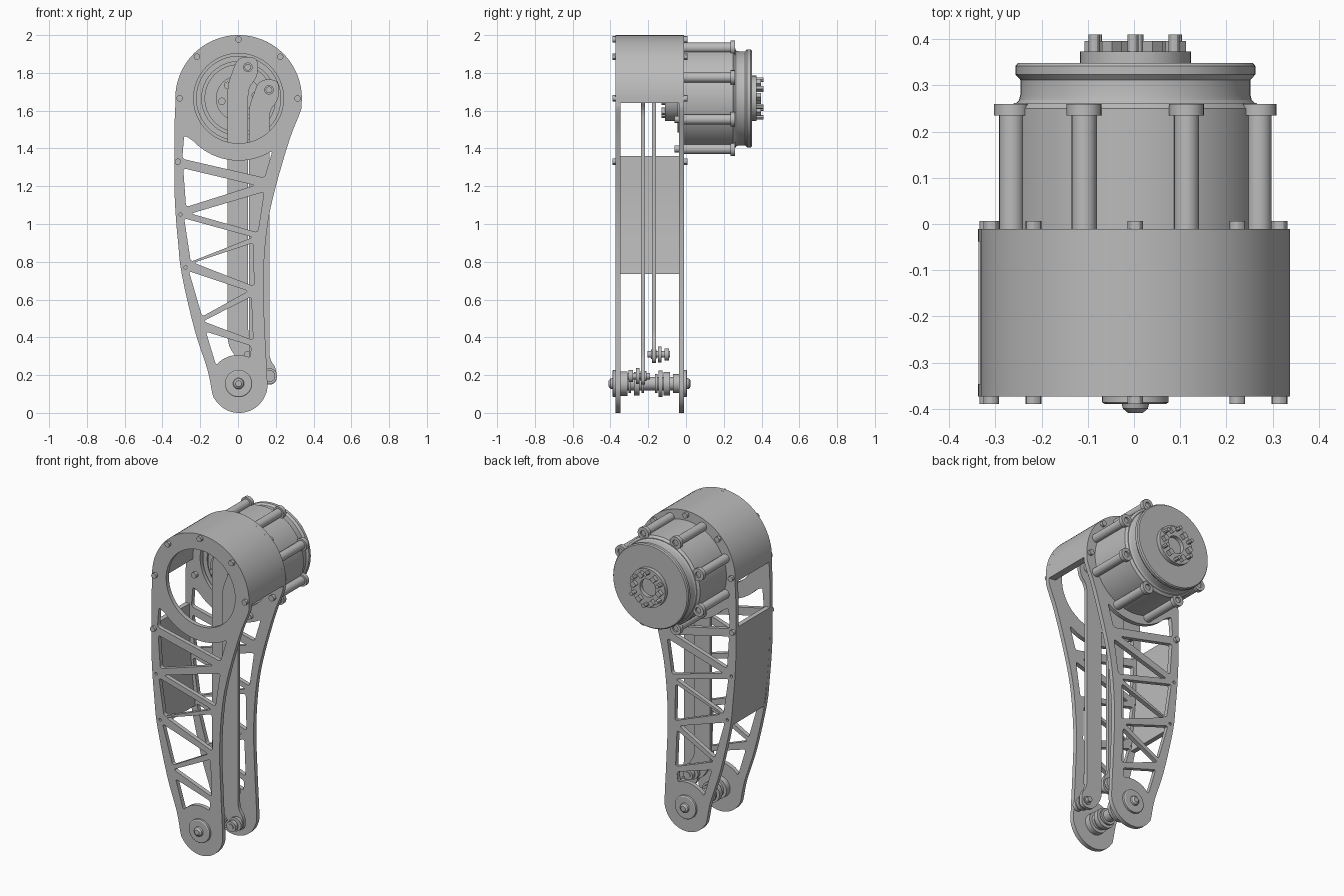
import bpy, bmesh
from math import sin, cos, pi, radians
from mathutils import Vector

cube = bpy.data.objects.get("Cube")
if cube:
    bpy.data.objects.remove(cube)

grey = bpy.data.materials.new("machined_grey")
grey.use_nodes = True
grey.diffuse_color = (0.5, 0.5, 0.5, 1)
grey.node_tree.nodes["Principled BSDF"].inputs["Base Color"].default_value = (0.5, 0.5, 0.5, 1)

AX, HIP, KNEE = 0.003, 1.665, 0.155      # joint axes


def finish(ob):
    ob.data.materials.clear()
    ob.data.materials.append(grey)
    bpy.ops.object.select_all(action='DESELECT')
    ob.select_set(True)
    bpy.context.view_layer.objects.active = ob
    bpy.ops.object.shade_smooth_by_angle(angle=radians(30))
    return ob


def arc(cx, cz, r, a0, a1, n=24):
    return [(cx + r * cos(radians(a0 + (a1 - a0) * i / n)),
             cz + r * sin(radians(a0 + (a1 - a0) * i / n))) for i in range(n + 1)]


def circle(cx, cz, r, n=24):
    return arc(cx, cz, r, 0, 360, n)[:-1]


def smooth_loop(pts, steps=4):
    """Closed Catmull-Rom curve through the points."""
    p = [Vector(q) for q in pts]
    out = []
    for i in range(len(p)):
        a, b, c, d = (p[(i + k) % len(p)] for k in (-1, 0, 1, 2))
        for s in range(steps):
            t = s / steps
            out.append(0.5 * (2 * b + (c - a) * t + (2 * a - 5 * b + 4 * c - d) * t * t
                              + (3 * b - a - 3 * c + d) * t ** 3))
    return out


def rounded(pts, r, n=5):
    """Polygon with its corners rounded off."""
    p = [Vector(q) for q in pts]
    out = []
    for i, b in enumerate(p):
        u, v = p[i - 1] - b, p[(i + 1) % len(p)] - b
        a = b + u.normalized() * min(r, u.length * 0.45)
        c = b + v.normalized() * min(r, v.length * 0.45)
        for k in range(n + 1):
            t = k / n
            out.append(a * (1 - t) ** 2 + b * 2 * t * (1 - t) + c * t * t)
    return out


def slab(name, loops, y0, y1):
    """Flat outline with holes, drawn in x-z and extruded along y."""
    cu = bpy.data.curves.new(name, 'CURVE')
    cu.dimensions, cu.fill_mode, cu.extrude = '2D', 'BOTH', (y1 - y0) / 2
    for loop in loops:
        s = cu.splines.new('POLY')
        s.points.add(len(loop) - 1)
        for pt, q in zip(s.points, loop):
            pt.co = (q[0], q[1], 0, 1)
        s.use_cyclic_u = True
    tmp = bpy.data.objects.new(name + "_outline", cu)
    bpy.context.collection.objects.link(tmp)
    bpy.context.view_layer.update()
    me = bpy.data.meshes.new_from_object(tmp.evaluated_get(bpy.context.evaluated_depsgraph_get()))
    bpy.data.objects.remove(tmp)
    bm = bmesh.new()
    bm.from_mesh(me)
    bmesh.ops.remove_doubles(bm, verts=bm.verts, dist=0.00005)
    for v in bm.verts:
        v.co = (v.co.x, (y0 + y1) / 2 - v.co.z, v.co.y)
    bmesh.ops.recalc_face_normals(bm, faces=bm.faces)
    bm.to_mesh(me)
    bm.free()
    ob = bpy.data.objects.new(name, me)
    bpy.context.collection.objects.link(ob)
    return finish(ob)


def lathe(name, profile, x=AX, z=HIP, n=48):
    """Turn an (r, y) profile about an axis parallel to y."""
    bm = bmesh.new()
    rings = []
    for r, y in profile:
        if r == 0:
            rings.append([bm.verts.new((x, y, z))] * n)
        else:
            rings.append([bm.verts.new((x + r * cos(2 * pi * i / n), y, z + r * sin(2 * pi * i / n)))
                          for i in range(n)])
    for a, b in zip(rings, rings[1:]):
        for i in range(n):
            j = (i + 1) % n
            bm.faces.new(list(dict.fromkeys((a[i], a[j], b[j], b[i]))))
    bmesh.ops.recalc_face_normals(bm, faces=bm.faces)
    me = bpy.data.meshes.new(name)
    bm.to_mesh(me)
    bm.free()
    ob = bpy.data.objects.new(name, me)
    bpy.context.collection.objects.link(ob)
    return finish(ob)


def rod(name, x, z, r, y0, y1, n=24):
    return lathe(name, [(0, y0), (r, y0), (r, y1), (0, y1)], x, z, n)


# Side plates: curved outline, hip opening and triangular truss cut-outs
left_edge = [(-.337, 1.5), (-.337, 1.36), (-.337, 1.2), (-.33, 1.05), (-.317, .9),
             (-.298, .735), (-.23, .44), (-.162, .23)]
right_edge = [(.153, .22), (.142, .44), (.134, .7), (.153, .97), (.195, 1.18), (.274, 1.45)]
outline = smooth_loop(arc(AX, HIP, .335, -12, 184) + left_edge
                      + arc(.006, .15, .15, 200, 355, 12) + right_edge)
trusses = [
    [(-.29, 1.295), (.09, 1.205), (-.275, 1.09)],
    [(.138, 1.17), (-.25, 1.055), (.105, .955)],
    [(-.285, 1.03), (.08, .93), (-.25, .8)],
    [(.08, .9), (-.235, .795), (.085, .67)],
    [(-.26, .75), (.055, .645), (-.19, .51)],
    [(.07, .615), (-.185, .485), (.08, .385)],
    [(-.295, 1.345), (.14, 1.245)] + arc(AX, HIP, .33, 303, 222, 10) + [(-.285, 1.47)],
    [(-.17, .43), (.07, .355)] + arc(0, KNEE, .152, 65, 140, 8),
]
holes = [rounded(t, .018) for t in trusses]
holes += [circle(AX, HIP, .238, 64), circle(-.305, 1.05, .009, 12), circle(-.277, .77, .009, 12)]
for name, y in (("front_plate", -.373), ("rear_plate", -.038)):
    slab(name, [outline] + holes, y, y + .027)

# Hip housing arch and back panel between the plates
slab("housing_arch", [arc(AX, HIP, .335, -4, 184, 48) + arc(AX, HIP, .287, 184, -4, 48)], -.346, -.038)
edge = left_edge[1:6]
slab("back_panel", [edge + [(x + .03, z) for x, z in reversed(edge)]], -.346, -.038)

# Plate bolts on both faces
bolt_spots = [(AX + .312 * cos(radians(a)), HIP + .312 * sin(radians(a))) for a in (0, 45, 90, 135, 180)]
for x, z in bolt_spots + [(-.318, 1.33)]:
    for y in (-.39, -.012):
        rod("plate_bolt", x, z, .017, y, y + .019, 12)

# Motor body, posts with drilled lugs, and mounting bolts
lathe("motor_body", [(0, -.012), (.275, -.012), (.275, .25), (.262, .262), (0, .262)], n=64)
for k in range(8):
    a = radians(22.5 + 45 * k)
    x, z = AX + .29 * cos(a), HIP + .29 * sin(a)
    rod("motor_post", x, z, .027, -.011, .25)
    lathe("motor_lug", [(.018, .235), (.038, .235), (.038, .26), (.018, .26), (.018, .235)], x, z, 20)
    rod("motor_bolt", x, z, .018, -.06, -.037, 12)

# Rotor with waist, end cap, pads and pins
lathe("rotor", [(0, .26), (.26, .26), (.252, .268), (.249, .28), (.249, .312), (.26, .324),
                (.26, .342), (.254, .349), (0, .349)], n=64)
lathe("end_cap", [(.055, .345), (.12, .345), (.12, .373), (.055, .373), (.055, .345)])
for k in range(6):
    a, b = radians(60 * k + 5), radians(60 * k + 33)
    rod("cap_pad", AX + .088 * cos(a), HIP + .088 * sin(a), .022, .37, .396, 4)
    rod("cap_pin", AX + .1 * cos(b), HIP + .1 * sin(b), .012, .37, .41, 12)

# Output face inside the hip, stepped hub and its bolts
lathe("output_face", [(.225, -.012), (.225, -.03), (.195, -.03), (.195, -.02), (.18, -.02),
                      (.18, -.045), (.12, -.045), (.12, -.11), (0, -.11)], n=64)
for k in range(6):
    a = radians(60 * k + 10)
    rod("hub_bolt", AX + .09 * cos(a), HIP + .09 * sin(a), .02, -.13, -.105, 12)


# Push rods: straight bars with both ends stepped to the side
def push_rod(name, x, top, bottom, y):
    body = [(x - .055, bottom + .05), (x - .055, top - .09), (x, top + .055), (x + .105, top + .055),
            (x + .105, top - .05), (x + .054, top - .11), (x + .054, bottom + .09),
            (x + .092, bottom + .04), (x + .092, bottom - .045), (x + .01, bottom - .045)]
    slab(name, [rounded(body, .045)], y, y + .022)
    rod("crank_pin", x + .052, top, .025, y - .012, -.04)
    rod("crank_pin_head", x + .052, top, .018, y - .022, y - .005, 12)


push_rod("rear_push_rod", 0, 1.83, .31, -.18)
push_rod("front_push_rod", .112, 1.71, .195, -.238)

# Lower rod pins with collars
for name, x, z, y, d in (("rear", .05, .31, -.205, 1), ("front", .165, .195, -.19, -1)):
    for part, r, s, e in (("pin", .017, 0, .12), ("inner_collar", .026, .02, .05),
                          ("wide_collar", .042, .056, .076), ("outer_collar", .032, .09, .115)):
        lo, hi = sorted((y + d * s, y + d * e))
        rod(name + "_" + part, x, z, r, lo, hi)

# Knee shaft, bearings, washers and end bolts
rod("knee_shaft", AX, KNEE, .036, -.35, -.035)
for y0, y1, r in ((-.347, -.31, .065), (-.305, -.29, .05), (-.275, -.245, .062), (-.235, -.222, .05),
                  (-.165, -.15, .05), (-.145, -.125, .07), (-.12, -.085, .062), (-.07, -.038, .05)):
    rod("knee_bearing", AX, KNEE, r, y0, y1, 32)
for side, y, d in (("front", -.372, -1), ("rear", -.012, 1)):
    lathe(side + "_knee_washer", [(0, y), (.072, y), (.072, y + d * .014), (.066, y + d * .018),
                                  (0, y + d * .018)], AX, KNEE)
    y += d * .016
    lathe(side + "_knee_bolt", [(0, y), (.03, y), (.027, y + d * .012), (.016, y + d * .021),
                                (0, y + d * .021)], AX, KNEE, 24)
